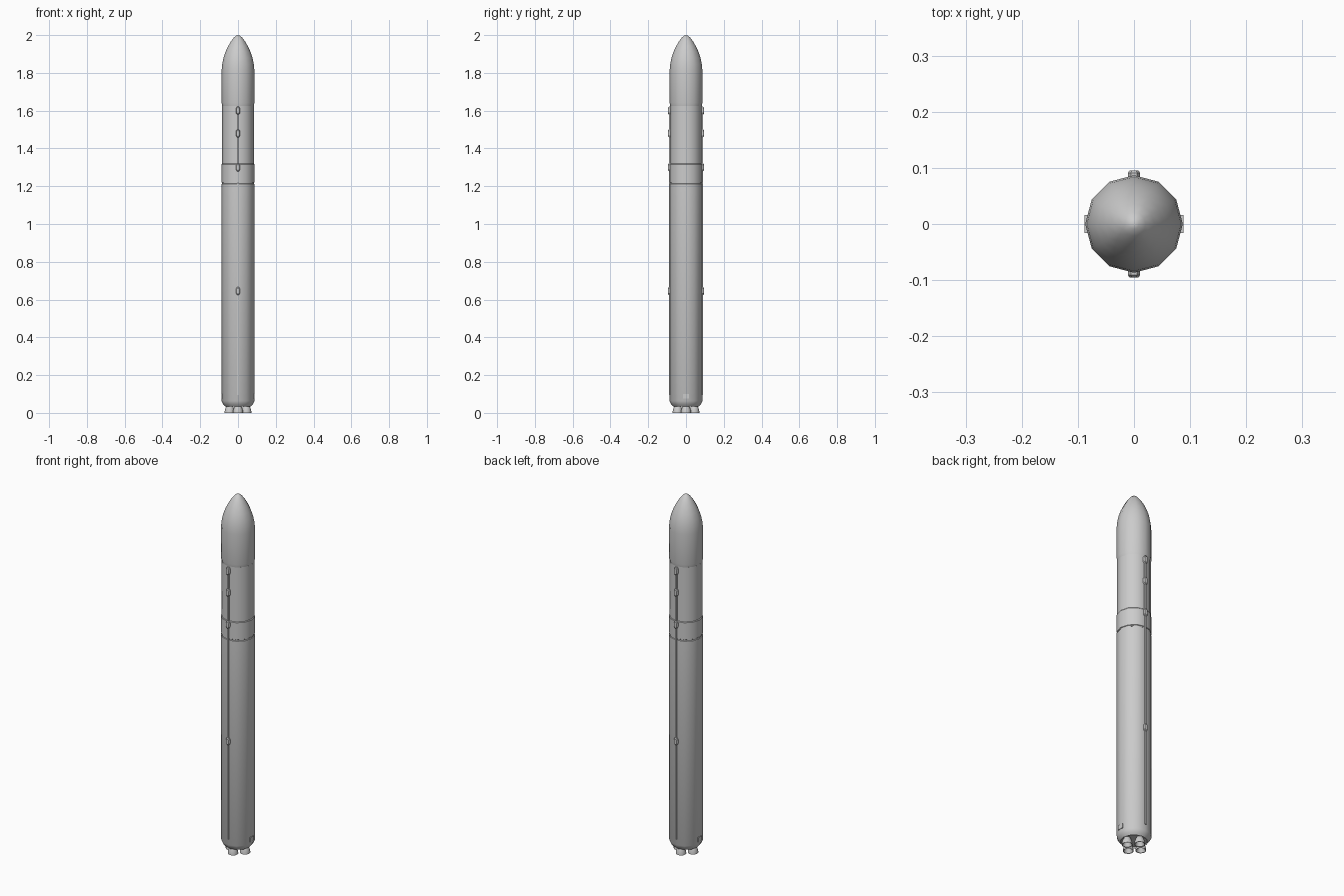
import bpy, bmesh
from math import sin, cos, pi, radians

cube = bpy.data.objects.get("Cube")
if cube:
    bpy.data.objects.remove(cube)

grey = bpy.data.materials.new("light grey")
grey.use_nodes = True
tone = (0.6, 0.6, 0.6, 1)
grey.diffuse_color = tone
grey.node_tree.nodes["Principled BSDF"].inputs["Base Color"].default_value = tone


def finish(name, bm, smooth=None):
    bmesh.ops.remove_doubles(bm, verts=bm.verts, dist=1e-5)
    bmesh.ops.recalc_face_normals(bm, faces=bm.faces)
    mesh = bpy.data.meshes.new(name)
    bm.to_mesh(mesh)
    bm.free()
    mesh.materials.append(grey)
    ob = bpy.data.objects.new(name, mesh)
    bpy.context.collection.objects.link(ob)
    if smooth:
        bpy.ops.object.select_all(action='DESELECT')
        ob.select_set(True)
        bpy.context.view_layer.objects.active = ob
        bpy.ops.object.shade_smooth_by_angle(angle=radians(smooth))
    return ob


def lathe(name, profile, sides=12, centre=(0, 0)):
    """Revolve (radius, height) points around a vertical axis."""
    bm = bmesh.new()
    rings = [[bm.verts.new((centre[0] + r * cos(2 * pi * i / sides),
                            centre[1] + r * sin(2 * pi * i / sides), z))
              for i in range(sides)] for r, z in profile]
    for low, high in zip(rings, rings[1:]):
        for i in range(sides):
            j = (i + 1) % sides
            bm.faces.new((low[i], low[j], high[j], high[i]))
    return finish(name, bm, 35)


def box(name, low, high):
    bm = bmesh.new()
    bmesh.ops.create_cube(bm, size=1)
    for v in bm.verts:
        v.co = [a + (b - a) * (c + 0.5) for a, b, c in zip(low, high, v.co)]
    return finish(name, bm)


def pod(name, side, z):
    """Cable cover: elongated octagon with a smaller outer face."""
    bm = bmesh.new()
    outline = [(-1, -.5), (-.5, -1), (.5, -1), (1, -.5),
               (1, .5), (.5, 1), (-.5, 1), (-1, .5)]
    rings = [[bm.verts.new((x * 0.011 * s, side * y, z + h * 0.021 * s))
              for x, h in outline] for y, s in ((0.078, 1), (0.091, 1), (0.095, 0.75))]
    for a, b in zip(rings, rings[1:]):
        for i in range(8):
            j = (i + 1) % 8
            bm.faces.new((a[i], a[j], b[j], b[i]))
    bm.faces.new(rings[0])
    bm.faces.new(rings[-1])
    return finish(name, bm)


# Main stack
R = 0.087
lathe("first_stage", [(0, 0.04), (0.066, 0.04), (0.068, 0.034), (0.078, 0.045),
                      (R, 0.063), (R, 1.212), (0.084, 1.214), (0, 1.214)])
lathe("interstage", [(0, 1.214), (0.084, 1.214), (0.084, 1.219), (R, 1.221),
                     (R, 1.316), (0.084, 1.32), (0, 1.32)])
lathe("second_stage", [(0, 1.31), (0.084, 1.31), (0.084, 1.625), (0, 1.625)])
lathe("nose_fairing", [(0, 1.622), (0.083, 1.622), (R, 1.642), (R, 1.81),
                       (0.084, 1.845), (0.077, 1.88), (0.066, 1.912),
                       (0.052, 1.942), (0.036, 1.969), (0.021, 1.988),
                       (0.009, 1.998), (0, 2)])

# Cable ducts with covers on front and back
for side, label in ((-1, "front"), (1, "back")):
    ys = sorted((side * 0.078, side * 0.091))
    box(label + "_cable_duct", (-0.004, ys[0], 0.095), (0.004, ys[1], 1.615))
    for n, z in enumerate((0.645, 1.3, 1.48, 1.6)):
        pod(f"{label}_duct_cover_{n + 1}", side, z)

# Small brackets at the base, left and right
for side, label in ((1, "left"), (-1, "right")):
    xs = sorted((side * 0.078, side * 0.0885))
    box(label + "_bracket", (xs[0], -0.016, 0.075), (xs[1], 0.016, 0.1))

# Four hollow engine bells
for n in range(4):
    a = n * pi / 2
    lathe(f"engine_bell_{n + 1}",
          [(0, 0.03), (0.012, 0.028), (0.024, 0.001), (0.027, 0),
           (0.026, 0.012), (0.021, 0.028), (0.014, 0.042), (0, 0.042)],
          12, (0.044 * cos(a), 0.044 * sin(a)))
